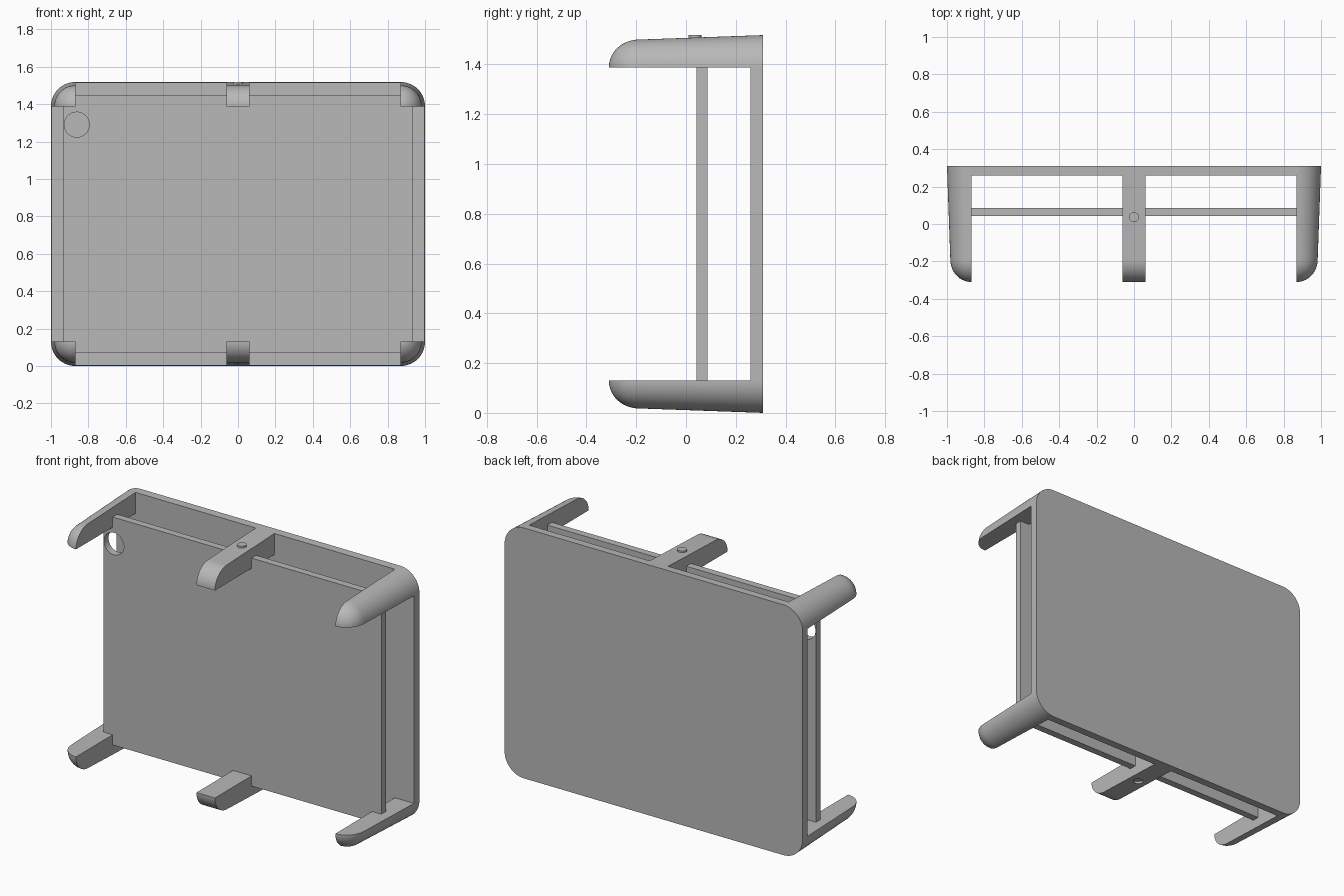
import bpy, bmesh
from math import sin, cos, pi, radians

old = bpy.data.objects.get("Cube")
if old:
    bpy.data.objects.remove(old, do_unlink=True)

# One flat grey for everything
grey = bpy.data.materials.new("plain_grey")
grey.use_nodes = True
COLOUR = (0.48, 0.48, 0.48, 1)
grey.diffuse_color = COLOUR
grey.node_tree.nodes["Principled BSDF"].inputs["Base Color"].default_value = COLOUR

MID_Z = 0.759                  # height of the middle
CORNER_X, CORNER_Z = 0.87, 0.629   # axes of the corner roundings, from the middle
BACK, PLATE_FRONT, NOSE, TIP = 0.31, 0.26, -0.19, -0.31
PEG_Y = 0.037
STEPS = 14


def radius(y):
    """Corner radius, tapering slightly towards the front."""
    return 0.112 + 0.018 * (y - NOSE) / (BACK - NOSE)


def loft(name, sections):
    """Solid through closed loops of equal length, capped at both ends."""
    bm = bmesh.new()
    rings = [[bm.verts.new(p) for p in s] for s in sections]
    n = len(rings[0])
    for a, b in zip(rings, rings[1:]):
        for i in range(n):
            j = (i + 1) % n
            bm.faces.new((a[i], a[j], b[j], b[i]))
    bm.faces.new(rings[0])
    bm.faces.new(rings[-1])
    bmesh.ops.remove_doubles(bm, verts=bm.verts, dist=1e-5)
    bmesh.ops.recalc_face_normals(bm, faces=bm.faces)
    mesh = bpy.data.meshes.new(name)
    bm.to_mesh(mesh)
    bm.free()
    ob = bpy.data.objects.new(name, mesh)
    bpy.context.collection.objects.link(ob)
    mesh.materials.append(grey)
    return ob


def activate(ob):
    bpy.ops.object.select_all(action='DESELECT')
    ob.select_set(True)
    bpy.context.view_layer.objects.active = ob


def smooth(ob):
    activate(ob)
    bpy.ops.object.shade_smooth_by_angle(angle=radians(30))


def cylinder(name, r, depth, location, rotation=(0, 0, 0)):
    bpy.ops.mesh.primitive_cylinder_add(vertices=48, radius=r, depth=depth,
                                        location=location, rotation=rotation)
    ob = bpy.context.object
    ob.name = name
    ob.data.materials.append(grey)
    return ob


def cut(ob, cutter):
    cutter.hide_render = True
    mod = ob.modifiers.new("hole", 'BOOLEAN')
    mod.operation, mod.solver, mod.object = 'DIFFERENCE', 'EXACT', cutter
    activate(ob)
    bpy.ops.object.modifier_apply(modifier=mod.name)
    bpy.data.objects.remove(cutter, do_unlink=True)


# Arm profile (y, r): rounded nose, tapered shank, flat inner side
r_nose = radius(NOSE)
profile = [(NOSE - (NOSE - TIP) * cos(t), r_nose * sin(t))
           for t in (i * pi / 2 / STEPS for i in range(STEPS + 1))]
profile += [(PLATE_FRONT, radius(PLATE_FRONT)), (PLATE_FRONT, 0)]


# Back plate with rounded corners
def rounded_rect(y):
    r, pts = radius(y), []
    for k, (sx, sz) in enumerate(((1, 1), (-1, 1), (-1, -1), (1, -1))):
        for i in range(STEPS + 1):
            a = (k + i / STEPS) * pi / 2
            pts.append((sx * CORNER_X + r * cos(a), y,
                        MID_Z + sz * CORNER_Z + r * sin(a)))
    return pts


smooth(loft("back_plate", [rounded_rect(PLATE_FRONT), rounded_rect(BACK)]))

# Quarter-round corner arms
for sx, side in ((1, "left"), (-1, "right")):
    for sz, level in ((1, "top"), (-1, "bottom")):
        angles = [i * pi / 2 / STEPS for i in range(STEPS + 1)]
        smooth(loft(f"{level}_{side}_arm", [
            [(sx * (CORNER_X + r * cos(a)), y, MID_Z + sz * (CORNER_Z + r * sin(a)))
             for y, r in profile] for a in angles]))

# Flat centre arms, the lower one with a shallow socket
for sz, level in ((1, "top"), (-1, "bottom")):
    arm = loft(f"{level}_centre_arm", [
        [(x, y, MID_Z + sz * (CORNER_Z + r)) for y, r in profile]
        for x in (-0.062, 0.062)])
    if sz < 0:
        cut(arm, cylinder("socket_cutter", 0.028, 0.06, (0, PEG_Y, -0.007)))
    smooth(arm)

# Locating peg on the upper centre arm
smooth(cylinder("locating_peg", 0.026, 0.04, (0, PEG_Y, 1.499)))

# Front panel with a round hole
panel = loft("front_panel", [
    [(sx * 0.932, y, MID_Z + sz * 0.691)
     for sx, sz in ((-1, -1), (1, -1), (1, 1), (-1, 1))] for y in (0.042, 0.086)])
cut(panel, cylinder("hole_cutter", 0.067, 0.2, (-0.862, 0.064, 1.29), (pi / 2, 0, 0)))
smooth(panel)
